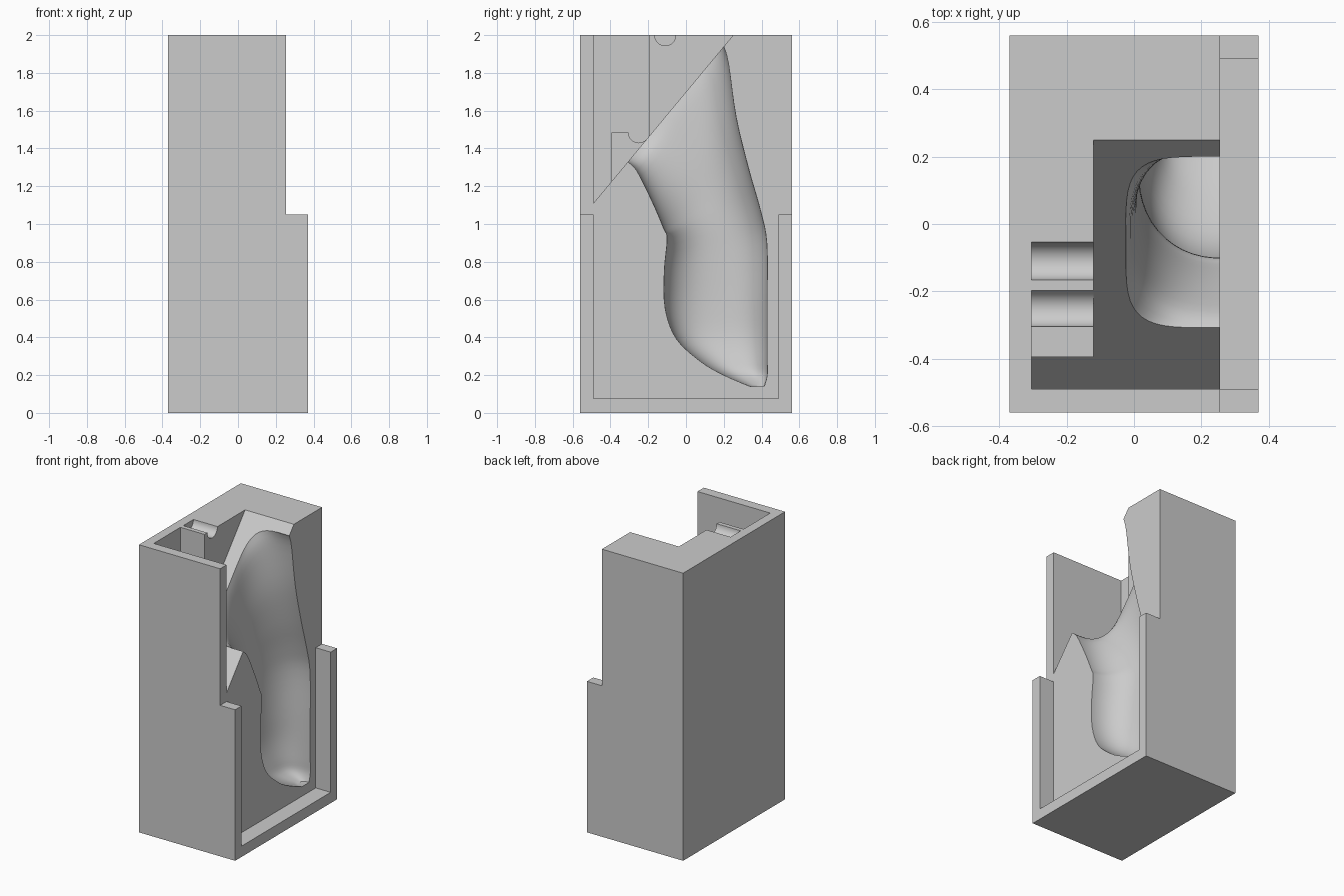
import bpy, bmesh
from math import cos, sin, pi, radians
from mathutils import Vector

if "Cube" in bpy.data.objects:
    bpy.data.objects.remove(bpy.data.objects["Cube"], do_unlink=True)

grey = bpy.data.materials.new("light grey")
grey.use_nodes = True
grey.diffuse_color = (0.6, 0.6, 0.6, 1)
grey.node_tree.nodes["Principled BSDF"].inputs["Base Color"].default_value = grey.diffuse_color

FACE = 0.255   # x of the parting face
TOP = 2.1      # cutters overshoot the block top


def loft(name, rings):
    """Closed solid through rings of equal length."""
    bm = bmesh.new()
    loops = [[bm.verts.new(p) for p in ring] for ring in rings]
    n = len(loops[0])
    for a, b in zip(loops, loops[1:]):
        for i in range(n):
            j = (i + 1) % n
            bm.faces.new((a[i], a[j], b[j], b[i]))
    bm.faces.new(loops[0])
    bm.faces.new(loops[-1])
    bmesh.ops.recalc_face_normals(bm, faces=bm.faces)
    mesh = bpy.data.meshes.new(name)
    bm.to_mesh(mesh)
    bm.free()
    mesh.materials.append(grey)
    ob = bpy.data.objects.new(name, mesh)
    bpy.context.collection.objects.link(ob)
    return ob


def prism(name, profile, x0, x1):
    """Side profile (y, z) extruded along x."""
    return loft(name, [[(x, y, z) for y, z in profile] for x in (x0, x1)])


def arc(y, z, r, start, end, steps=16):
    angles = [radians(start + (end - start) * i / steps) for i in range(steps + 1)]
    return [(y + r * cos(a), z + r * sin(a)) for a in angles]


def slope(y):
    return 1.11 + 1.203 * (y + 0.49)


def cut(body, cutter):
    cutter.hide_render = True
    mod = body.modifiers.new(cutter.name, "BOOLEAN")
    mod.operation = "DIFFERENCE"
    mod.solver = "EXACT"
    mod.object = cutter
    bpy.context.view_layer.objects.active = body
    bpy.ops.object.modifier_apply(modifier=mod.name)
    bpy.data.objects.remove(cutter, do_unlink=True)


# Outer block
body = prism("mould_half", [(-0.56, 0), (0.56, 0), (0.56, 2), (-0.56, 2)], -0.37, 0.37)

# Recessed parting face, leaving the low U-shaped rim
cut(body, prism("parting_recess", [
    (-0.49, 0.075), (0.49, 0.075), (0.49, 1.05), (0.7, 1.05),
    (0.7, TOP), (-0.7, TOP), (-0.7, 1.05), (-0.49, 1.05)], FACE, 0.6))

# Sloped filling pocket
cut(body, prism("sloped_pocket", [
    (-0.49, slope(-0.49)), (-0.49, TOP), (0.333, TOP)], -0.12, 0.5))

# Side bay with a shelf and a rod groove
cut(body, prism("side_bay", [
    (-0.49, slope(-0.49)), (-0.49, TOP), (-0.197, TOP), (-0.197, slope(-0.197))]
    + arc(-0.25, 1.485, 0.055, 325, 180)
    + [(-0.395, 1.485), (-0.395, slope(-0.395))], -0.305, -0.11))

# Rod groove in the top
cut(body, prism("top_groove", arc(-0.11, 2, 0.056, 180, 360)
    + [(-0.054, TOP), (-0.166, TOP)], -0.305, -0.11))

# Cavity sections: front (y, z), back (y, z), depth, roundness
sections = [
    (-0.37, 1.38, 0.14, 2.0, 0.28, 0.45),
    (-0.31, 1.33, 0.20, 1.94, 0.28, 0.45),
    (-0.26, 1.28, 0.225, 1.85, 0.265, 0.75),
    (-0.18, 1.12, 0.265, 1.57, 0.25, 0.95),
    (-0.12, 0.98, 0.33, 1.3, 0.245, 1),
    (-0.10, 0.92, 0.395, 1.07, 0.24, 0.95),
    (-0.115, 0.75, 0.428, 0.9, 0.24, 0.9),
    (-0.11, 0.55, 0.43, 0.6, 0.235, 0.85),
    (-0.05, 0.39, 0.43, 0.42, 0.22, 0.8),
    (0.08, 0.27, 0.43, 0.28, 0.18, 0.8),
    (0.2, 0.2, 0.43, 0.2, 0.14, 0.8),
    (0.34, 0.14, 0.415, 0.142, 0.05, 0.8),
]


def blend(a, b, c, d, t):
    """Catmull-Rom step between b and c."""
    return [0.5 * (2 * q + (r - p) * t + (2 * p - 5 * q + 4 * r - s) * t * t
                   + (3 * q - p - 3 * r + s) * t ** 3)
            for p, q, r, s in zip(a, b, c, d)]


def section_ring(fy, fz, by, bz, depth, power, n=48):
    front, back = Vector((FACE, fy, fz)), Vector((FACE, by, bz))
    mid, half = (front + back) / 2, (back - front) / 2
    ring = []
    for i in range(n):
        a = 2 * pi * (i + 0.5) / n
        c, s = cos(a), sin(a)
        u = abs(c) ** power * (1 if c > 0 else -1)
        v = abs(s) ** power * (1 if s > 0 else -1)
        ring.append(mid + half * u + Vector((-depth * v, 0, 0)))
    return ring


# Smooth leg-shaped cavity
steps = [sections[0]]
for i in range(1, len(sections) - 1):
    a, b, c = sections[i - 1:i + 2]
    d = sections[min(i + 2, len(sections) - 1)]
    steps += [blend(b if i == 1 else a, b, c, d, t / 4) for t in range(4)]
steps.append(sections[-1])
cut(body, loft("leg_cavity", [section_ring(*s) for s in steps]))

# Smooth the curved walls, keep the block edges sharp
bpy.ops.object.select_all(action="DESELECT")
body.select_set(True)
bpy.context.view_layer.objects.active = body
bpy.ops.object.shade_smooth_by_angle(angle=radians(30))
